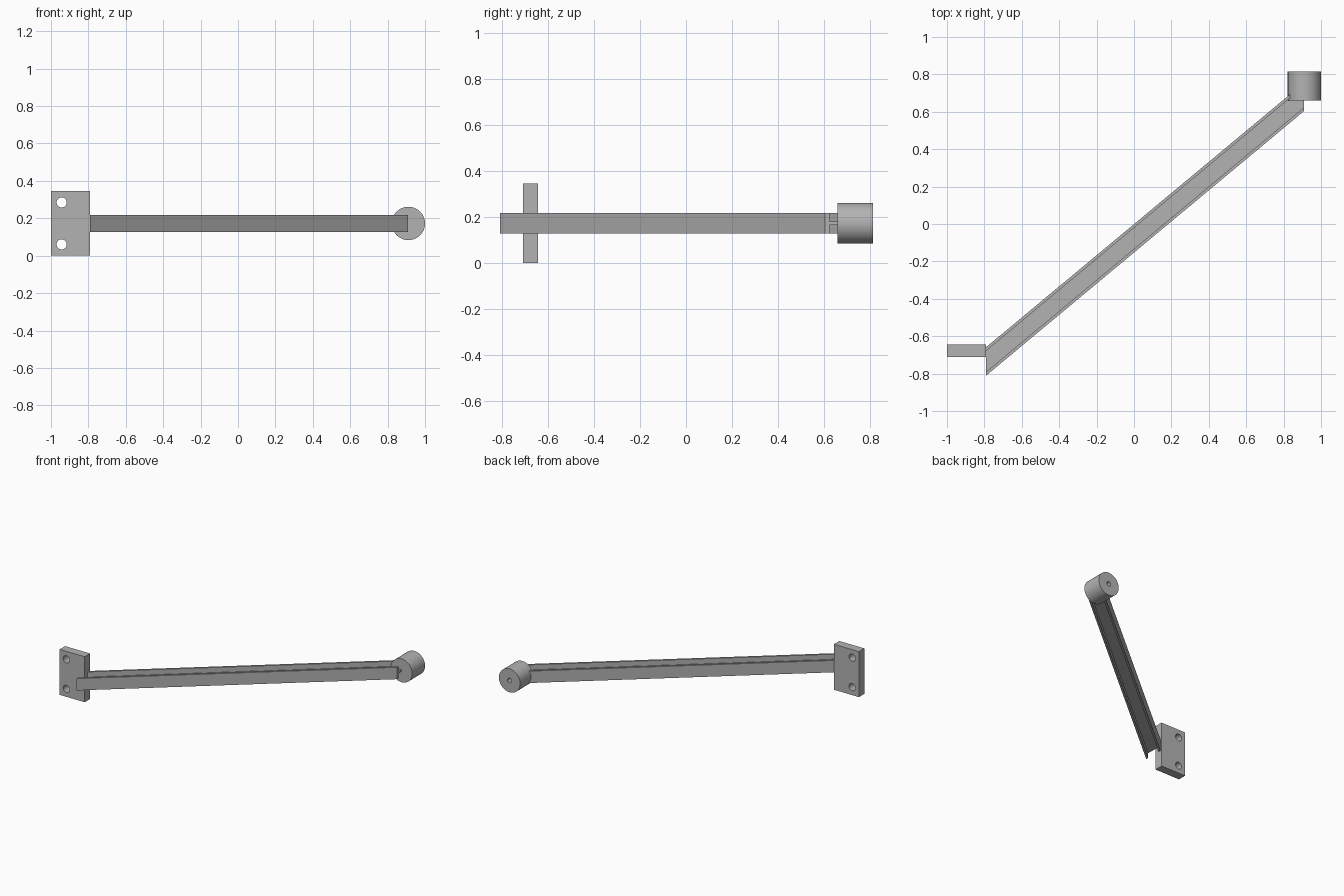
import bpy, math
from mathutils import Vector

if "Cube" in bpy.data.objects:
    bpy.data.objects.remove(bpy.data.objects["Cube"])

# Plain grey metal
metal = bpy.data.materials.new("grey_metal")
metal.use_nodes = True
colour = (0.45, 0.45, 0.45, 1)
metal.diffuse_color = colour
metal.node_tree.nodes["Principled BSDF"].inputs["Base Color"].default_value = colour

MID = 0.1725      # height of the centre line
LEFT = -0.79      # beam start, against the plate
SLOPE = 0.832


def prism(name, outline, z0, z1):
    """Extrude a plan outline from z0 to z1."""
    n = len(outline)
    verts = [(x, y, z) for z in (z0, z1) for x, y in outline]
    faces = [tuple(reversed(range(n))), tuple(range(n, 2 * n))]
    faces += [(i, (i + 1) % n, (i + 1) % n + n, i + n) for i in range(n)]
    mesh = bpy.data.meshes.new(name)
    mesh.from_pydata(verts, [], faces)
    mesh.materials.append(metal)
    obj = bpy.data.objects.new(name, mesh)
    bpy.context.collection.objects.link(obj)
    return obj


def rod(name, x, y0, y1, z, radius, sides):
    """Cylinder lying along y."""
    bpy.ops.mesh.primitive_cylinder_add(vertices=sides, radius=radius, depth=y1 - y0,
                                        location=(x, (y0 + y1) / 2, z),
                                        rotation=(math.pi / 2, 0, 0))
    obj = bpy.context.object
    obj.name = name
    obj.data.materials.append(metal)
    return obj


def drill(target, *holes):
    for hole in holes:
        hole.hide_render = True
        hole.hide_set(True)
        cut = target.modifiers.new("hole", "BOOLEAN")
        cut.operation = "DIFFERENCE"
        cut.solver = "EXACT"
        cut.object = hole


def smooth(obj):
    bpy.ops.object.select_all(action="DESELECT")
    obj.select_set(True)
    bpy.context.view_layer.objects.active = obj
    for mod in list(obj.modifiers):
        bpy.ops.object.modifier_apply(modifier=mod.name)
    bpy.ops.object.shade_smooth_by_angle(angle=math.radians(30))


def slanted(y_start, x):
    """Point at x on a beam line that starts at y_start."""
    return (x, y_start + SLOPE * (x - LEFT))


# Mounting plate with two bolt holes
plate = prism("mounting_plate", [(-1, -0.71), (LEFT, -0.71), (LEFT, -0.645), (-1, -0.645)], 0, 0.345)
drill(plate, *[rod("bolt_hole_cutter", -0.943, -0.8, -0.55, MID + dz, 0.027, 32)
               for dz in (-0.112, 0.112)])
smooth(plate)

# Slanted H-section beam: two upright flanges joined by a level web
for name, y0, y1, end in (("front_flange", -0.81, -0.79, 0.91),
                          ("back_flange", -0.678, -0.658, 0.845)):
    prism(name, [slanted(y0, LEFT), slanted(y0, end), slanted(y1, end), slanted(y1, LEFT)],
          MID - 0.045, MID + 0.045)
prism("beam_web", [slanted(-0.79, LEFT), slanted(-0.79, 0.91), (0.91, 0.68),
                   slanted(-0.678, 0.842), slanted(-0.678, LEFT)],
      MID - 0.007, MID + 0.007)

# Round end boss with a blind hole in its back
boss = rod("end_boss", 0.911, 0.66, 0.815, MID, 0.089, 64)
drill(boss, rod("boss_hole_cutter", 0.911, 0.715, 0.9, MID, 0.017, 24))
smooth(boss)
